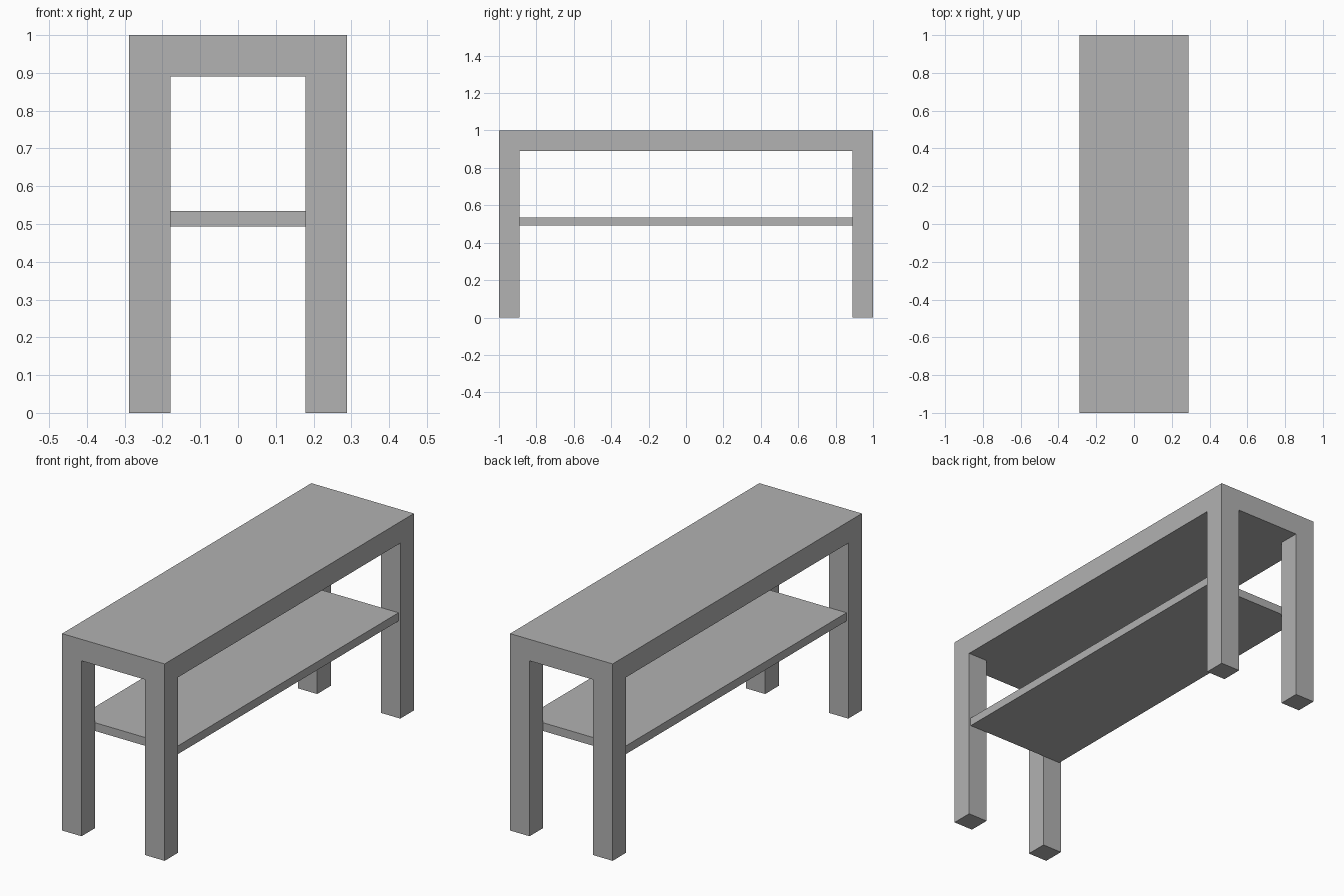
import bpy
import bmesh

HALF_X, HALF_Y, HEIGHT = 0.288, 1.0, 1.0
THICK = 0.109            # slab thickness and leg width
SHELF_TOP, SHELF_BOTTOM = 0.535, 0.493

default = bpy.data.objects.get("Cube")
if default:
    bpy.data.objects.remove(default, do_unlink=True)

# Single painted finish
grey = bpy.data.materials.new("light grey")
grey.use_nodes = True
colour = (0.445, 0.445, 0.445, 1.0)
grey.diffuse_color = colour
grey.node_tree.nodes["Principled BSDF"].inputs["Base Color"].default_value = colour


def finish(bm, name):
    """Turn a bmesh into a named, flat-shaded object."""
    bmesh.ops.recalc_face_normals(bm, faces=bm.faces)
    mesh = bpy.data.meshes.new(name)
    bm.to_mesh(mesh)
    bm.free()
    mesh.materials.append(grey)
    obj = bpy.data.objects.new(name, mesh)
    bpy.context.collection.objects.link(obj)
    return obj


def box(name, low, high):
    bm = bmesh.new()
    bmesh.ops.create_cube(bm, size=1)
    for v in bm.verts:
        v.co = [h if c > 0 else l for c, l, h in zip(v.co, low, high)]
    return finish(bm, name)


def drop(bm, faces, z):
    """Extrude faces straight down to height z; return the moved faces."""
    new = bmesh.ops.extrude_face_region(bm, geom=faces)["geom"]
    for v in new:
        if isinstance(v, bmesh.types.BMVert):
            v.co.z = z
    return [f for f in new if isinstance(f, bmesh.types.BMFace)]


# Table frame: a three by three grid dropped into a slab, corners dropped into legs
bm = bmesh.new()
xs = (-HALF_X, THICK - HALF_X, HALF_X - THICK, HALF_X)
ys = (-HALF_Y, THICK - HALF_Y, HALF_Y - THICK, HALF_Y)
grid = [[bm.verts.new((x, y, HEIGHT)) for y in ys] for x in xs]
top = [bm.faces.new((grid[i][j], grid[i + 1][j], grid[i + 1][j + 1], grid[i][j + 1]))
       for i in range(3) for j in range(3)]
# Keep the top surface as its own copy so the slab stays closed
cap = bmesh.ops.duplicate(bm, geom=top)
underside = drop(bm, top, HEIGHT - THICK)
bmesh.ops.remove_doubles(bm, verts=bm.verts, dist=0.0001)
corners = [f for f in underside if f.is_valid
           and abs(f.calc_center_median().x) > HALF_X - THICK
           and abs(f.calc_center_median().y) > HALF_Y - THICK]
for corner in corners:
    drop(bm, [corner], 0.0)
bmesh.ops.dissolve_limit(bm, angle_limit=0.01, verts=bm.verts, edges=bm.edges)
finish(bm, "table_top_and_legs")

# Lower shelf, set slightly in from the leg faces
shelf_x, shelf_y = HALF_X - 0.01, HALF_Y - THICK
box("lower_shelf", (-shelf_x, -shelf_y, SHELF_BOTTOM), (shelf_x, shelf_y, SHELF_TOP))
